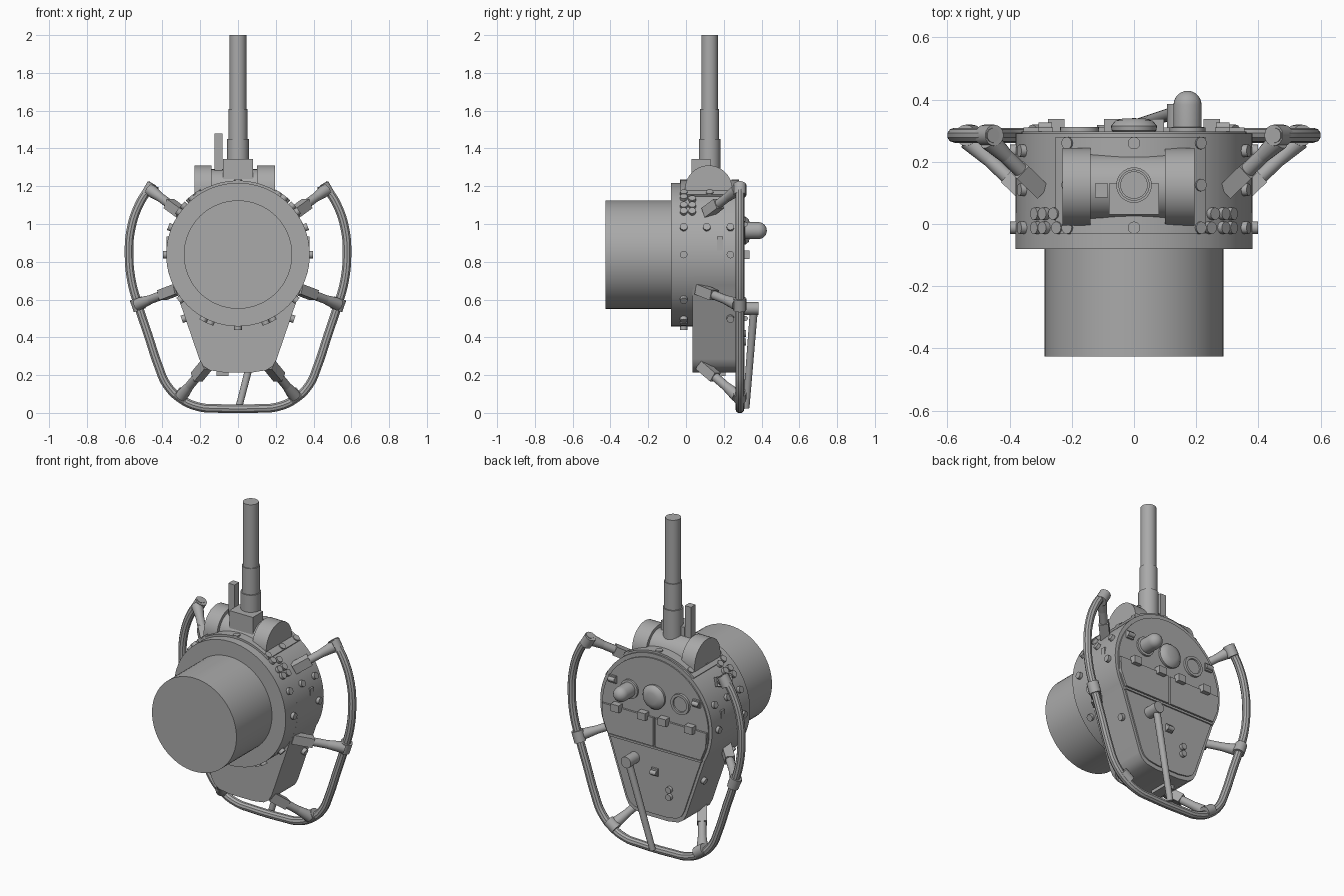
import bpy, bmesh, math
from mathutils import Vector

if "Cube" in bpy.data.objects:
    bpy.data.objects.remove(bpy.data.objects["Cube"])

metal = bpy.data.materials.new("grey metal")
metal.diffuse_color = (0.4, 0.4, 0.4, 1)
metal.use_nodes = True
metal.node_tree.nodes["Principled BSDF"].inputs["Base Color"].default_value = metal.diffuse_color
CZ, R = 0.838, 0.38          # drum axis height and radius


def finish(name, bm, smooth=True):
    bmesh.ops.recalc_face_normals(bm, faces=bm.faces)
    me = bpy.data.meshes.new(name)
    bm.to_mesh(me)
    bm.free()
    ob = bpy.data.objects.new(name, me)
    bpy.context.collection.objects.link(ob)
    me.materials.append(metal)
    if smooth:
        bpy.ops.object.select_all(action='DESELECT')
        ob.select_set(True)
        bpy.context.view_layer.objects.active = ob
        bpy.ops.object.shade_smooth_by_angle(angle=math.radians(35))
    return ob


def rod(name, a, b, r1, r2=None, n=24):
    """Cylinder or cone from point a to point b."""
    a, b = Vector(a), Vector(b)
    bm = bmesh.new()
    bmesh.ops.create_cone(bm, cap_ends=True, segments=n, radius1=r1,
                          radius2=r1 if r2 is None else r2, depth=(b - a).length)
    rot = (b - a).to_track_quat('Z', 'Y').to_matrix().to_4x4()
    bm.transform(rot)
    bmesh.ops.translate(bm, vec=(a + b) / 2, verts=bm.verts)
    return finish(name, bm)


def bar(name, a, b, w, h):
    """Rectangular bar from a to b."""
    a, b = Vector(a), Vector(b)
    bm = bmesh.new()
    bmesh.ops.create_cube(bm, size=1)
    bmesh.ops.scale(bm, vec=(w, h, (b - a).length), verts=bm.verts)
    bm.transform((b - a).to_track_quat('Z', 'Y').to_matrix().to_4x4())
    bmesh.ops.translate(bm, vec=(a + b) / 2, verts=bm.verts)
    return finish(name, bm, False)


def box(name, lo, hi):
    bm = bmesh.new()
    bmesh.ops.create_cube(bm, size=1)
    for v in bm.verts:
        v.co = [lo[i] if v.co[i] < 0 else hi[i] for i in range(3)]
    return finish(name, bm, False)


def prism(name, pts, d0, d1, axis='Y'):
    """Extrude a profile: xz points along y, or yz points along x."""
    bm = bmesh.new()
    put = (lambda p, d: (p[0], d, p[1])) if axis == 'Y' else (lambda p, d: (d, p[0], p[1]))
    f = bm.faces.new([bm.verts.new(put(p, d0)) for p in pts])
    ext = bmesh.ops.extrude_face_region(bm, geom=[f])
    off = (0, d1 - d0, 0) if axis == 'Y' else (d1 - d0, 0, 0)
    bmesh.ops.translate(bm, vec=off, verts=[g for g in ext['geom'] if isinstance(g, bmesh.types.BMVert)])
    return finish(name, bm)


def arc(r, a0, a1, n, cx=0, cz=CZ):
    return [(cx + r * math.cos(math.radians(a0 + (a1 - a0) * i / n)),
             cz + r * math.sin(math.radians(a0 + (a1 - a0) * i / n))) for i in range(n + 1)]


def lathe_y(name, x, z, prof, n=28):
    """Turned part around a y axis; prof is (radius, y) pairs."""
    bm = bmesh.new()
    vs = [bm.verts.new((x + r, y, z)) for r, y in prof]
    es = [bm.edges.new(p) for p in zip(vs, vs[1:])]
    bmesh.ops.spin(bm, geom=vs + es, cent=(x, 0, z), axis=(0, 1, 0),
                   angle=2 * math.pi, steps=n, use_duplicate=False)
    bmesh.ops.remove_doubles(bm, verts=bm.verts, dist=0.0005)
    return finish(name, bm)


# Main drum, front barrel and teardrop rear housing
rod("front_barrel", (0, -0.425, CZ), (0, -0.07, CZ), 0.287, n=64)
rod("drum", (0, -0.08, CZ), (0, 0.04, CZ), R, n=64)
low = [(0.205, 0.285), (0.185, 0.248), (0.15, 0.226), (0.08, 0.215)]
tear = arc(R, -30, 210, 48) + [(-x, z) for x, z in low] + low[::-1]
prism("rear_housing", tear, 0.035, 0.29)
prism("rear_cover", [(x * 0.95, 0.72 + (z - 0.72) * 0.95) for x, z in tear], 0.285, 0.298)
box("drain_block", (-0.115, 0.09, 0.195), (-0.05, 0.21, 0.225))

# Saddle plate and half-round housing on top
prism("saddle_plate", arc(0.392, 54, 130, 20) + arc(0.36, 130, 54, 20), -0.03, 0.28)
def dome(r):
    return [(0.12 - r, 1.1)] + arc(r, 180, 0, 20, 0.12, 1.185) + [(0.12 + r, 1.1)]
prism("mount_end_left", dome(0.125), -0.23, -0.14, 'X')
prism("mount_end_right", dome(0.125), 0.10, 0.195, 'X')
prism("mount_centre", dome(0.105), -0.15, 0.11, 'X')
box("mast_block", (-0.08, 0.03, 1.2), (0.08, 0.13, 1.345))

# Stepped mast and the flat lever beside it
for i, (r, z0, z1) in enumerate([(0.057, 1.2, 1.45), (0.05, 1.45, 1.61), (0.044, 1.61, 2.0)]):
    rod(f"mast_{i + 1}", (0, 0.125, z0), (0, 0.125, z1), r, n=32)
box("mast_lever", (-0.125, 0.085, 1.2), (-0.083, 0.13, 1.48))

# Guard rail, bent tube mirrored about the centre
half = [(0.452, 1.215), (0.525, 1.10), (0.567, 0.97), (0.577, 0.84), (0.564, 0.70), (0.525, 0.56),
        (0.475, 0.41), (0.422, 0.25), (0.378, 0.15), (0.30, 0.072), (0.2, 0.03), (0.12, 0.024)]
path = half + [(-x, z) for x, z in half[::-1]]
cu = bpy.data.curves.new("guard_path", 'CURVE')
cu.dimensions = '3D'
cu.bevel_depth, cu.bevel_resolution, cu.use_fill_caps, cu.resolution_u = 0.024, 3, True, 6
sp = cu.splines.new('BEZIER')
sp.bezier_points.add(len(path) - 1)
for bp, (x, z) in zip(sp.bezier_points, path):
    bp.co = (x, 0.285, z)
    bp.handle_left_type = bp.handle_right_type = 'AUTO'
tmp = bpy.data.objects.new("guard_path", cu)
bpy.context.collection.objects.link(tmp)
bm = bmesh.new()
bm.from_mesh(bpy.data.meshes.new_from_object(tmp.evaluated_get(bpy.context.evaluated_depsgraph_get())))
bpy.data.objects.remove(tmp)
finish("guard_rail", bm)

# Struts with wide feet, and clamps on the rail: body point, rail point, rail direction
struts = [((0.30, 0.11, 1.06), (0.465, 0.27, 1.18), (0.5, -0.87)),
          ((0.32, 0.07, 0.655), (0.53, 0.27, 0.575), (0.33, 0.95)),
          ((0.165, 0.08, 0.255), (0.30, 0.27, 0.09), (0.82, 0.57))]
for s in (1, -1):
    side = "right" if s > 0 else "left"
    for i, (a, b, d) in enumerate(struts):
        a, b = Vector((s * a[0], *a[1:])), Vector((s * b[0], *b[1:]))
        rod(f"strut_{side}_{i}", a, b, 0.024, n=16)
        bar(f"strut_foot_{side}_{i}", a, a.lerp(b, 0.4), 0.055, 0.055)
        rod(f"strut_collar_{side}_{i}", a.lerp(b, 0.68), b, 0.024, 0.034, n=16)
        t = Vector((s * d[0], 0, d[1])) * 0.033
        c = Vector((b.x, 0.285, b.z))
        rod(f"rail_clamp_{side}_{i}", c - t, c + t, 0.034, n=16)

# Drum bolts: angle around the axis and y position, mirrored
bolts = [(0, -0.012), (0, 0.235), (22, -0.012), (22, 0.11), (22, 0.235), (-38, -0.012), (-62, -0.012),
         (-68, -0.012), (-90, -0.012), (36, -0.012), (36, 0.033), (42, -0.012), (42, 0.033),
         (49, 0.033), (51, -0.012), (57, -0.012), (57, 0.125), (57, 0.26), (90, -0.012), (90, 0.26)]
for i, (a, y) in enumerate(bolts):
    for s in ((1, -1) if abs(a) != 90 else (1,)):
        d = Vector((s * math.cos(math.radians(a)), 0, math.sin(math.radians(a))))
        o = Vector((0, y, CZ))
        rod(f"drum_bolt_{i}_{s}", o + d * 0.36, o + d * 0.398, 0.02, n=12)
for s in (1, -1):
    # Side slots and lower housing bolts
    box(f"side_slot_{s}", (s * 0.37 - 0.009, 0.165, 0.84), (s * 0.37 + 0.009, 0.195, 0.935))
    rod(f"lower_bolt_{s}", (s * 0.27, 0.235, 0.505), (s * 0.298, 0.235, 0.495), 0.02, n=12)

# Rear controls: domed knob, mushroom button and round gauge
dome_pts = [(0.045 * math.cos(t * math.pi / 12), 0.383 + 0.045 * math.sin(t * math.pi / 12)) for t in range(7)]
lathe_y("rear_knob", 0.172, 0.965, [(0.058, 0.285), (0.058, 0.31), (0.045, 0.312)] + dome_pts)
lathe_y("mushroom_button", 0, 0.965, [(0.05, 0.285), (0.072, 0.3), (0.074, 0.315), (0.06, 0.332), (0.035, 0.339), (0, 0.34)])
lathe_y("round_gauge", -0.175, 0.965, [(0.064, 0.285), (0.062, 0.312), (0.046, 0.312), (0.044, 0.305), (0, 0.305)])

# Rear panels with hinges and small clips
for s in (1, -1):
    prism(f"rear_panel_{s}", [(s * 0.006, 0.66), (s * 0.315, 0.66), (s * 0.35, 0.745), (s * 0.355, 0.835), (s * 0.006, 0.835)], 0.29, 0.31)
    for x in (0.07, 0.25):
        box(f"hinge_{s}_{x}", (s * x - 0.027, 0.29, 0.815), (s * x + 0.027, 0.337, 0.86))
    box(f"clip_base_{s}", (s * 0.285 - 0.024, 0.29, 0.975), (s * 0.285 + 0.024, 0.31, 1.02))
    rod(f"clip_pin_{s}", (s * 0.285 - 0.022, 0.312, 0.998), (s * 0.285 + 0.022, 0.312, 0.998), 0.014, n=12)
box("panel_sill", (-0.315, 0.29, 0.642), (0.315, 0.306, 0.655))
box("lower_clip_base", (-0.022, 0.29, 0.48), (0.022, 0.31, 0.525))
rod("lower_clip_pin", (-0.02, 0.314, 0.5), (0.02, 0.314, 0.5), 0.014, n=12)
for z in (0.42, 0.375):
    rod(f"rear_bolt_{z}", (-0.1, 0.29, z), (-0.1, 0.318, z), 0.019, n=12)

# Pivoted rear handle reaching down to the rail
rod("handle_pivot", (0.14, 0.285, 0.553), (0.14, 0.385, 0.553), 0.034)
rod("handle_bar", (0.14, 0.36, 0.553), (0.004, 0.318, 0.028), 0.021, 0.018, n=16)
